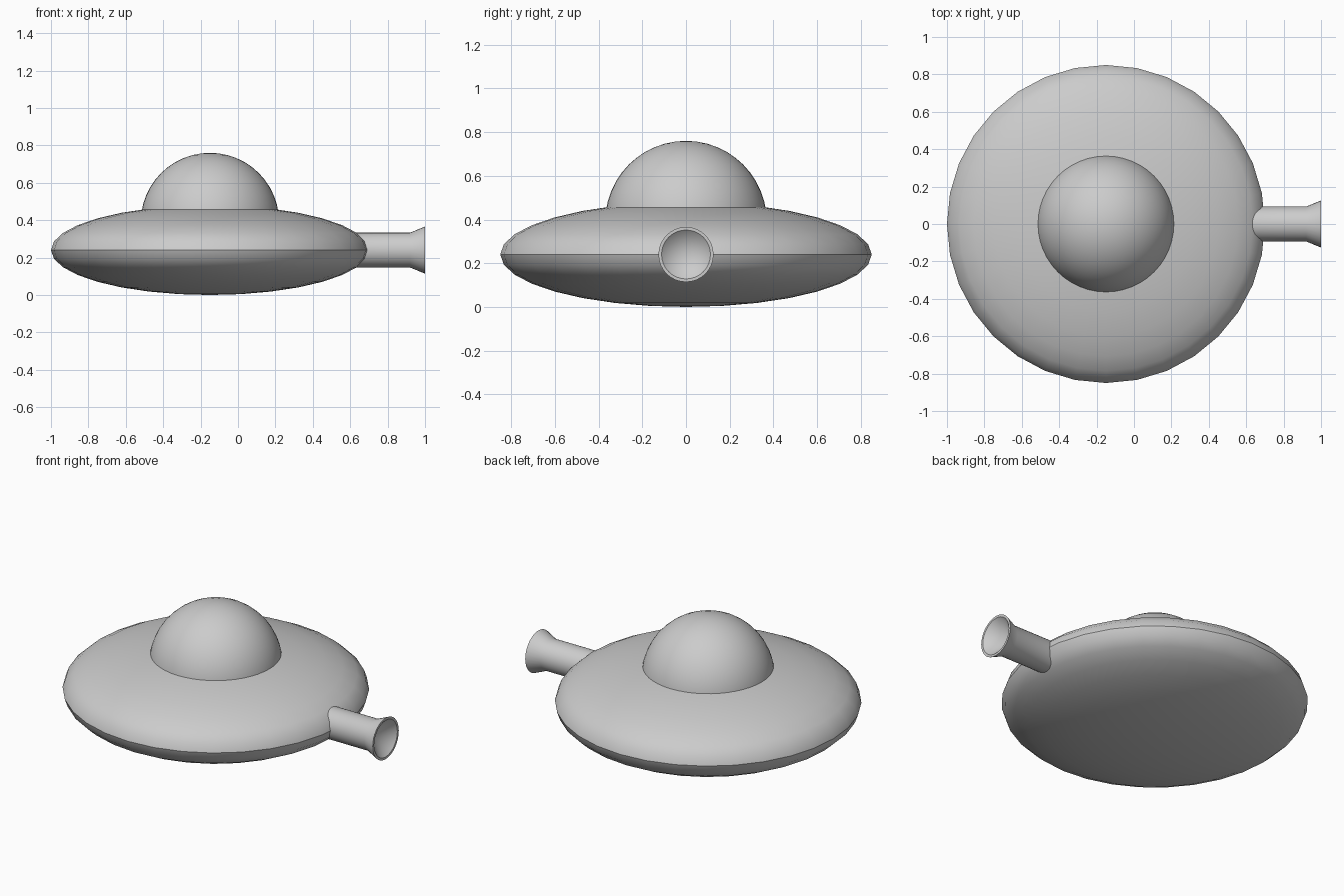
import bpy, bmesh, math
from mathutils import Matrix

if "Cube" in bpy.data.objects:
    bpy.data.objects.remove(bpy.data.objects["Cube"])

CX, RIM_Z = -0.15, 0.24


def finish(bm, name):
    bmesh.ops.recalc_face_normals(bm, faces=bm.faces[:])
    mesh = bpy.data.meshes.new(name)
    bm.to_mesh(mesh)
    bm.free()
    obj = bpy.data.objects.new(name, mesh)
    bpy.context.collection.objects.link(obj)
    bpy.ops.object.select_all(action='DESELECT')
    obj.select_set(True)
    bpy.context.view_layer.objects.active = obj
    bpy.ops.object.shade_smooth_by_angle(angle=math.radians(35))
    return obj


def ellipsoid(name, centre, scale, segments=32, rings=16):
    bm = bmesh.new()
    matrix = Matrix.Translation(centre) @ Matrix.Diagonal((*scale, 1))
    bmesh.ops.create_uvsphere(bm, u_segments=segments, v_segments=rings,
                              radius=1, matrix=matrix)
    return finish(bm, name)


def lathe_x(name, profile, z, steps=32):
    """Spin (x, radius) points about the x axis at height z."""
    bm = bmesh.new()
    verts = [bm.verts.new((x, 0, z + r)) for x, r in profile]
    edges = [bm.edges.new(pair) for pair in zip(verts, verts[1:])]
    bmesh.ops.spin(bm, geom=verts + edges, cent=(0, 0, z), axis=(1, 0, 0),
                   angle=math.tau, steps=steps, use_duplicate=False)
    bmesh.ops.remove_doubles(bm, verts=bm.verts[:], dist=1e-4)
    return finish(bm, name)


# Flattened saucer body
ellipsoid("saucer_body", (CX, 0, RIM_Z), (0.85, 0.85, 0.24))

# Cabin dome sunk into the top of the body
ellipsoid("cabin_dome", (CX, 0, 0.39), (0.37, 0.37, 0.37), 48, 24)

# Side pipe with a flared, hollowed mouth
lathe_x("flared_pipe", [(0.55, 0), (0.55, 0.093), (0.92, 0.093), (1.0, 0.126),
                        (1.0, 0.112), (0.9, 0)], RIM_Z)
